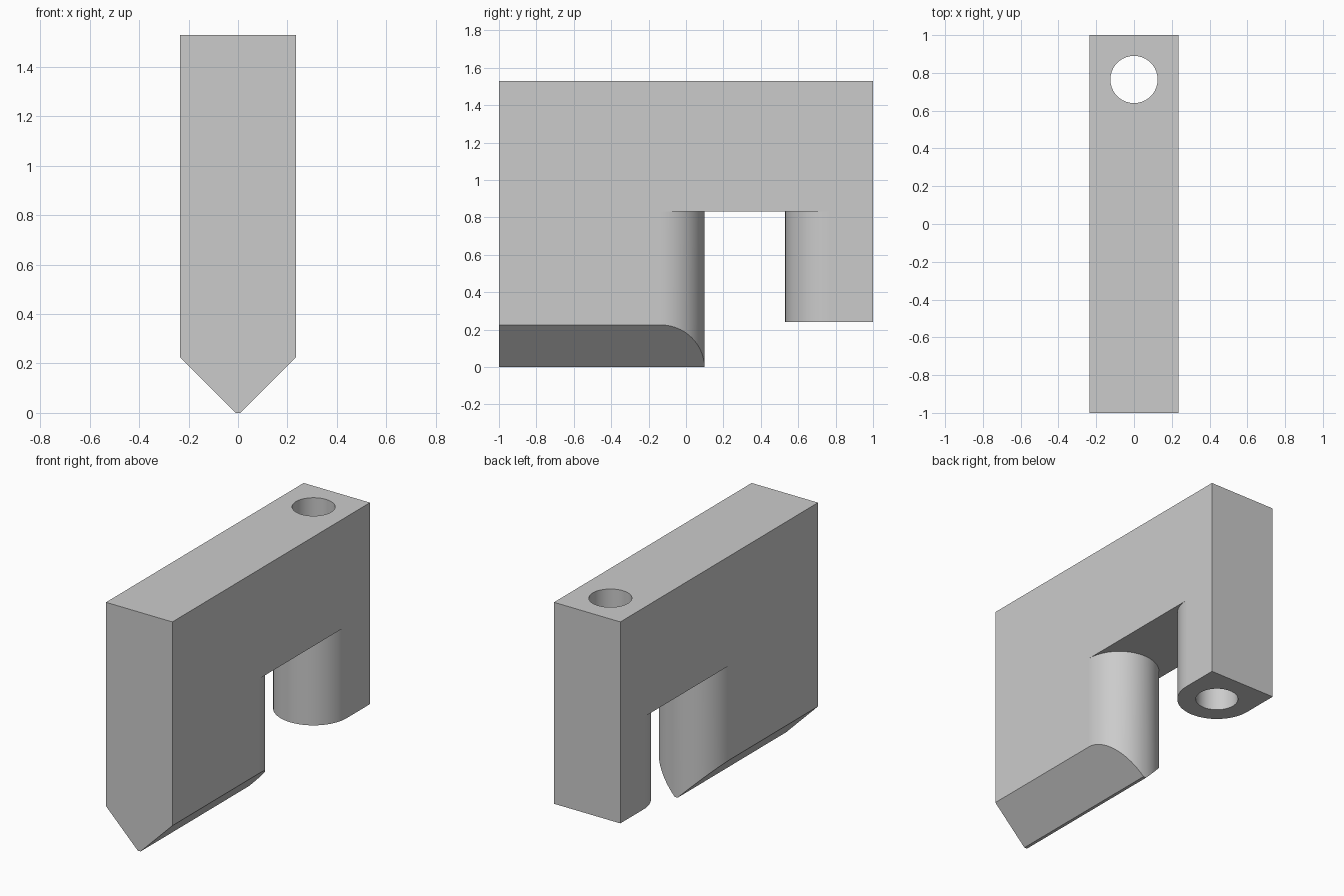
import bpy, bmesh, math
from mathutils import Vector

default = bpy.data.objects.get("Cube")
if default:
    bpy.data.objects.remove(default, do_unlink=True)

HALF = 0.235          # half width, also the leg end radius
TOP, UNDER = 1.53, 0.83
HOLE_Y = 1 - HALF

grey = bpy.data.materials.new("light grey")
grey.use_nodes = True
grey.diffuse_color = (0.6, 0.6, 0.6, 1)
grey.node_tree.nodes["Principled BSDF"].inputs["Base Color"].default_value = (0.6, 0.6, 0.6, 1)


def arc(y, radius, start, end, steps):
    angles = [math.radians(start + (end - start) * i / steps) for i in range(steps + 1)]
    return [(radius * math.cos(a), y + radius * math.sin(a)) for a in angles]


def prism(name, outline, low, high, bevel_foot=False):
    """Extrude an outline upward, optionally cutting its foot to a V."""
    bm = bmesh.new()
    face = bm.faces.new([bm.verts.new((x, y, low)) for x, y in outline])
    new = bmesh.ops.extrude_face_region(bm, geom=[face])["geom"]
    bmesh.ops.translate(bm, vec=(0, 0, high - low),
                        verts=[v for v in new if isinstance(v, bmesh.types.BMVert)])
    if bevel_foot:
        for side in (-1, 1):
            cut = bmesh.ops.bisect_plane(
                bm, geom=bm.verts[:] + bm.edges[:] + bm.faces[:], dist=1e-6,
                plane_co=(side * 0.01, 0, 0), plane_no=Vector((side, 0, -1)).normalized(),
                clear_outer=True)["geom_cut"]
            bmesh.ops.holes_fill(bm, edges=[e for e in cut if isinstance(e, bmesh.types.BMEdge)])
    bmesh.ops.recalc_face_normals(bm, faces=bm.faces)
    mesh = bpy.data.meshes.new(name)
    bm.to_mesh(mesh)
    bm.free()
    mesh.materials.append(grey)
    obj = bpy.data.objects.new(name, mesh)
    bpy.context.collection.objects.link(obj)
    return obj


# Upper bar, pointed front leg and round-ended back leg
body = prism("hook_body", [(-HALF, -1), (HALF, -1), (HALF, 1), (-HALF, 1)], UNDER, TOP)
front_leg = prism("front_leg", [(-HALF, -1), (HALF, -1)] + arc(0.1 - HALF, HALF, 0, 180, 40),
                  0, UNDER, bevel_foot=True)
back_leg = prism("back_leg", [(HALF, 1), (-HALF, 1)] + arc(HOLE_Y, HALF, 180, 360, 40),
                 0.24, UNDER)

# Vertical through hole
hole = prism("hole_cutter", arc(HOLE_Y, 0.125, 0, 360, 64)[:-1], 0, 2)
hole.hide_render = True

bpy.context.view_layer.objects.active = body
for part, operation in ((front_leg, "UNION"), (back_leg, "UNION"), (hole, "DIFFERENCE")):
    mod = body.modifiers.new(part.name, "BOOLEAN")
    mod.operation, mod.solver, mod.object = operation, "EXACT", part
    bpy.ops.object.modifier_apply(modifier=mod.name)
    bpy.data.objects.remove(part, do_unlink=True)

# Smooth only the curved walls
for obj in bpy.context.selected_objects:
    obj.select_set(False)
body.select_set(True)
bpy.ops.object.shade_smooth_by_angle(angle=math.radians(30))
for face in body.data.polygons:
    n = face.normal
    face.use_smooth = abs(n.z) < 0.01 and max(abs(n.x), abs(n.y)) < 0.9999
